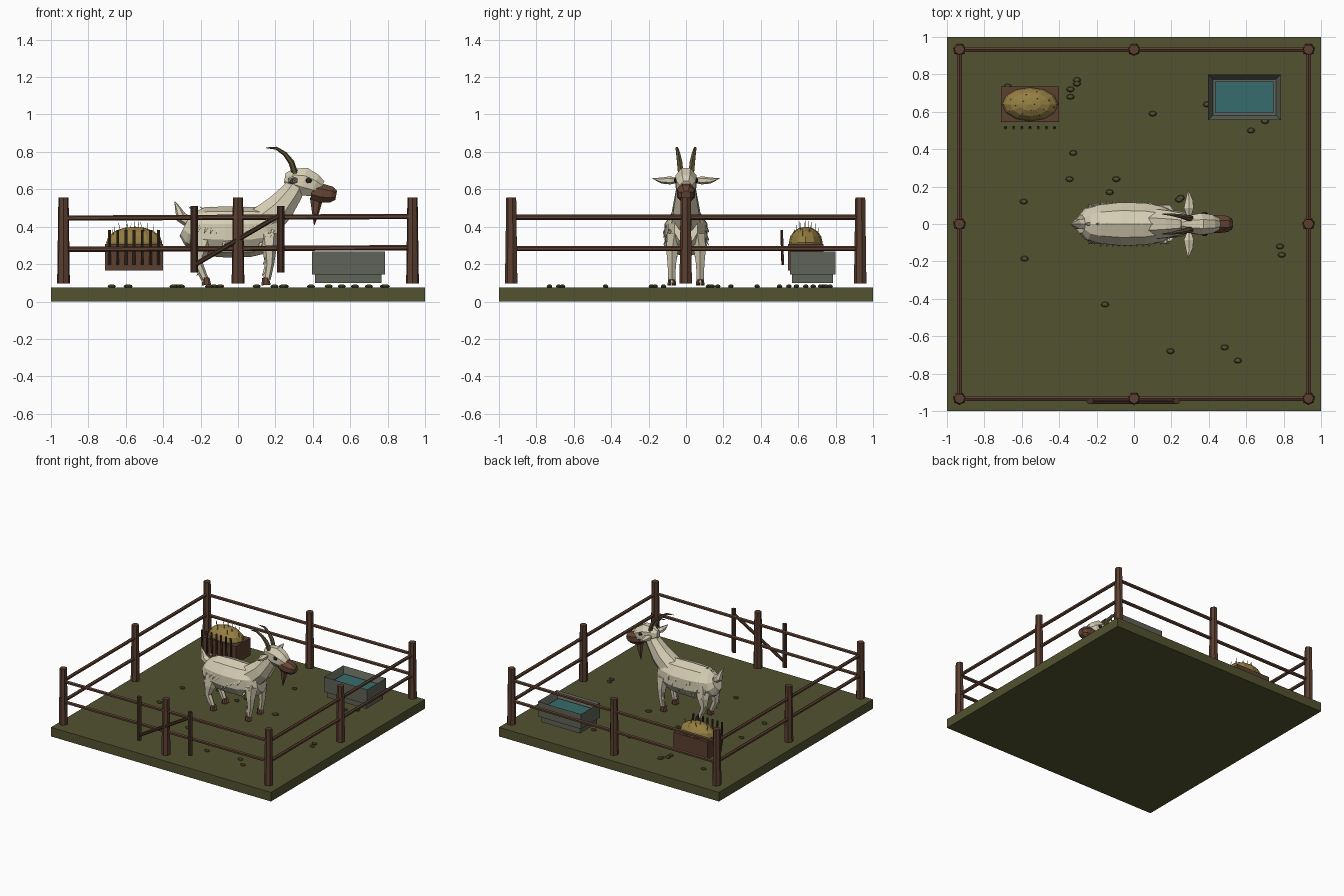
import bpy, bmesh, math, random
from mathutils import Vector, Matrix

random.seed(4)


def material(name, r, g, b):
    m = bpy.data.materials.new(name)
    m.diffuse_color = (r, g, b, 1)
    return m


GRASS = material("grass green", 0.085, 0.085, 0.030)
WOOD = material("fence wood", 0.105, 0.050, 0.030)
BARK = material("dark wood", 0.060, 0.030, 0.018)
FUR = material("cream fur", 0.68, 0.62, 0.46)
MUZZLE = material("muzzle brown", 0.13, 0.060, 0.035)
HORN = material("horn", 0.11, 0.085, 0.035)
STONE = material("grey stone", 0.115, 0.125, 0.095)
WATER = material("water", 0.038, 0.15, 0.155)
HAY = material("hay", 0.30, 0.21, 0.055)
DARK = material("eye dark", 0.025, 0.022, 0.015)


def finish(name, bm, mat):
    bmesh.ops.recalc_face_normals(bm, faces=bm.faces)
    me = bpy.data.meshes.new(name)
    bm.to_mesh(me)
    bm.free()
    me.materials.append(mat)
    ob = bpy.data.objects.new(name, me)
    bpy.context.collection.objects.link(ob)
    return ob


def add_box(bm, lo, hi):
    lo, hi = Vector(lo), Vector(hi)
    m = Matrix.Translation((lo + hi) / 2) @ Matrix.Diagonal((*(hi - lo), 1))
    return bmesh.ops.create_cube(bm, size=1, matrix=m)["verts"]


def add_blob(bm, centre, size, seg=8, rings=6):
    m = Matrix.Translation(centre) @ Matrix.Diagonal((*size, 1))
    bmesh.ops.create_uvsphere(bm, u_segments=seg, v_segments=rings, radius=1, matrix=m)


def add_loft(bm, stations, sides=8):
    """Stations are (x, y, z, sideways radius, other radius)."""
    pts = [Vector(s[:3]) for s in stations]
    rings = []
    for i, s in enumerate(stations):
        t = (pts[min(i + 1, len(pts) - 1)] - pts[max(i - 1, 0)]).normalized()
        side = Vector((1, 0, 0)) if abs(t.y) > 0.8 else Vector((0, 1, 0))
        side = (side - t * side.dot(t)).normalized()
        up = side.cross(t)
        ra, rb = s[3], s[-1]
        angles = [math.tau * (k + 0.5) / sides for k in range(sides)]
        rings.append([bm.verts.new(pts[i] + side * ra * math.cos(a) + up * rb * math.sin(a))
                      for a in angles])
    for a, b in zip(rings, rings[1:]):
        for k in range(sides):
            j = (k + 1) % sides
            bm.faces.new((a[k], a[j], b[j], b[k]))
    bm.faces.new(rings[0])
    bm.faces.new(rings[-1])


def loft(name, stations, mat, sides=8):
    bm = bmesh.new()
    add_loft(bm, stations, sides)
    return finish(name, bm, mat)


def pair(name, stations, mat, sides=6):
    for label, s in (("left", 1), ("right", -1)):
        loft(f"{label}_{name}", [(p[0], s * p[1], *p[2:]) for p in stations], mat, sides)


# Ground slab
bm = bmesh.new()
add_box(bm, (-1, -1, 0), (1, 1, 0.075))
finish("ground", bm, GRASS)

# Pebbles
spots = [(-.34, .72), (-.34, .68), (-.305, .77), (-.305, .75), (-.675, .735), (.10, .59),
         (.39, .64), (.70, .55), (.625, .50), (-.325, .38), (-.345, .24), (-.095, .24),
         (-.13, .17), (-.59, .12), (-.585, -.185), (.24, .13), (.25, .14), (.78, -.12),
         (.79, -.165), (-.155, -.43), (.195, -.68), (.485, -.66), (.555, -.73)]
bm = bmesh.new()
for x, y in spots:
    add_blob(bm, (x, y, 0.081), (0.022, 0.015, 0.011), 8, 4)
finish("pebbles", bm, GRASS)

# Fence posts
E = 0.933
bm = bmesh.new()
for x in (-E, 0, E):
    for y in (-E, 0, E):
        if x or y:
            add_loft(bm, [(x, y, 0.097, 0.035), (x, y, 0.555, 0.028)], 7)
finish("fence_posts", bm, WOOD)

# Fence rails
bm = bmesh.new()
for z in (0.283, 0.450):
    for s in (-E, E):
        add_loft(bm, [(-E, s, z - 0.004, 0.014), (E, s, z + 0.005, 0.014)], 6)
        add_loft(bm, [(s, -E, z, 0.014), (s, E, z, 0.014)], 6)
finish("fence_rails", bm, WOOD)

# Gate with a diagonal brace
bm = bmesh.new()
for x in (-0.235, 0.228):
    add_loft(bm, [(x, -0.948, 0.155, 0.016, 0.020), (x, -0.948, 0.512, 0.016, 0.020)], 6)
add_loft(bm, [(-0.225, -0.95, 0.20, 0.013), (0.228, -0.95, 0.465, 0.013)], 6)
finish("gate", bm, BARK)

# Hay feeder: crate, front bars, hay and straws
bm = bmesh.new()
add_box(bm, (-0.71, 0.545, 0.165), (-0.40, 0.735, 0.308))
finish("hay_crate", bm, WOOD)
bm = bmesh.new()
for i in range(7):
    x = -0.687 + i * 0.0437
    add_loft(bm, [(x, 0.518, 0.195, 0.008), (x, 0.512, 0.382, 0.008)], 5)
finish("feeder_bars", bm, BARK)
bm = bmesh.new()
add_blob(bm, (-0.555, 0.64, 0.315), (0.15, 0.09, 0.085), 12, 8)
finish("hay", bm, HAY)
bm = bmesh.new()
for i in range(14):
    a = i * 2.4
    r = math.sqrt((i + 0.5) / 14) * 0.9
    x, y = -0.555 + 0.15 * r * math.cos(a), 0.64 + 0.085 * r * math.sin(a)
    z = 0.315 + 0.085 * math.sqrt(1 - r * r)
    add_loft(bm, [(x, y, z - 0.01, 0.003),
                  (x + random.uniform(-.01, .01), y, z + 0.035, 0.001)], 4)
finish("straws", bm, HAY)

# Water trough: hollowed tub on a plinth
bm = bmesh.new()
tub = add_box(bm, (0.395, 0.555, 0.145), (0.785, 0.80, 0.268))
bm.normal_update()
top = [f for f in bm.faces if f.normal.z > 0.9]
bmesh.ops.inset_region(bm, faces=top, thickness=0.037)
bmesh.ops.translate(bm, verts=top[0].verts[:], vec=(0, 0, -0.06))
add_box(bm, (0.412, 0.568, 0.10), (0.768, 0.787, 0.146))
finish("trough", bm, STONE)
bm = bmesh.new()
add_box(bm, (0.434, 0.594, 0.207), (0.746, 0.761, 0.225))
finish("water", bm, WATER)

# Goat body, neck, head and tail
loft("body", [(-0.285, 0, .405, .05, .06), (-0.255, 0, .39, .088, .095),
              (-0.19, 0, .375, .108, .13), (-0.07, 0, .372, .122, .136),
              (0.06, 0, .372, .118, .134), (0.15, 0, .382, .10, .122),
              (0.215, 0, .395, .065, .085)], FUR, 10)
loft("neck", [(0.12, 0, .41, .09, .10), (0.225, 0, .50, .074, .085),
              (0.29, 0, .585, .058, .064), (0.33, 0, .65, .048, .05)], FUR)
loft("head", [(0.25, 0, .66, .022, .028), (0.285, 0, .655, .05, .06),
              (0.35, 0, .642, .062, .082), (0.41, 0, .62, .054, .066),
              (0.445, 0, .605, .036, .045)], FUR)
loft("tail", [(-0.255, 0, .42, .03), (-0.305, 0, .452, .03),
              (-0.318, 0, .49, .018), (-0.338, 0, .535, .003)], FUR, 6)

# Muzzle and beard
loft("muzzle", [(0.395, 0, .590, .045, .045), (0.445, 0, .580, .053, .055),
                (0.50, 0, .572, .046, .046), (0.525, 0, .567, .026, .026)], MUZZLE)
loft("beard", [(0.42, 0, .55, .022, .035), (0.415, 0, .48, .017, .020),
               (0.408, 0, .41, .002, .002)], MUZZLE, 6)

# Horns, ears and eyes
pair("horn", [(0.305, .028, .685, .017), (0.285, .034, .745, .016), (0.25, .042, .79, .012),
              (0.205, .049, .82, .008), (0.15, .053, .822, .002)], HORN)
pair("ear", [(0.295, .04, .645, .012, .010), (0.293, .085, .648, .030, .022),
             (0.295, .13, .647, .022, .016), (0.29, .178, .658, .003, .002)], FUR)
bm = bmesh.new()
for s in (-1, 1):
    add_blob(bm, (0.378, s * 0.055, 0.648), (0.017, 0.010, 0.015))
    add_blob(bm, (0.515, s * 0.024, 0.582), (0.009, 0.008, 0.008), 6, 4)
finish("eyes_and_nostrils", bm, DARK)

# Legs and cloven hooves
pair("front_leg", [(0.165, .062, .36, .045, .055), (0.168, .074, .27, .036, .036),
                   (0.168, .076, .20, .026, .025), (0.155, .076, .12, .021, .020)], FUR)
pair("hind_leg", [(-0.185, .060, .38, .045, .075), (-0.205, .073, .28, .038, .052),
                  (-0.215, .076, .205, .026, .026), (-0.178, .076, .12, .020, .020)], FUR)
bm = bmesh.new()
for x in (0.15, -0.168):
    for s in (-1, 1):
        for d in (-0.012, 0.012):
            y = s * 0.076 + d
            add_loft(bm, [(x, y, 0.088, .012, .025), (x - .003, y, 0.128, .009, .018)], 6)
finish("hooves", bm, MUZZLE)

# Shaggy tufts on the flanks, knees and spine
bm = bmesh.new()
for s in (-1, 1):
    for i in range(14):
        x = -0.23 + i * 0.032
        z = random.uniform(0.30, 0.42)
        y = s * (0.098 if 1 < i < 11 else 0.085)
        add_loft(bm, [(x, y, z, .012), (x - .015, y + s * .024, z - .035, .001)], 4)
    for x, z in ((-0.225, 0.23), (-0.20, 0.18), (0.155, 0.24), (0.15, 0.18)):
        add_loft(bm, [(x, s * .08, z, .014), (x - .022, s * .092, z - .045, .001)], 4)
for i in range(7):
    x = -0.24 + i * 0.06
    add_loft(bm, [(x, 0, 0.488, .012), (x - .025, 0, 0.508, .001)], 4)
finish("fur_tufts", bm, FUR)
